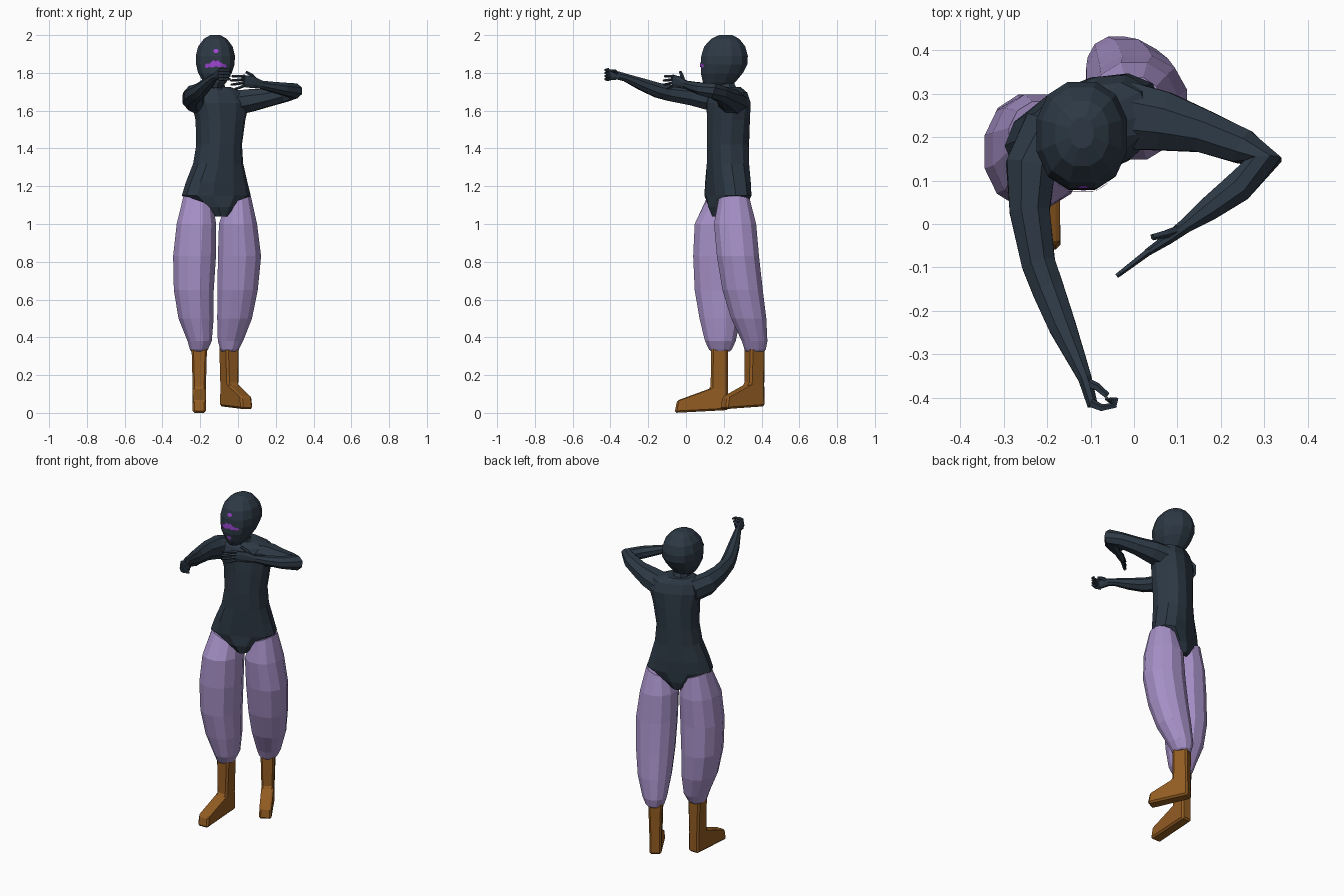
import bpy, bmesh, math
from mathutils import Vector
from mathutils.bvhtree import BVHTree


def material(name, rgb):
    m = bpy.data.materials.new(name)
    lin = [((c / 255 + 0.055) / 1.055) ** 2.4 for c in rgb]
    m.diffuse_color = (*lin, 1)
    return m


SUIT = material("dark slate", (45, 57, 69))
PANTS = material("lilac", (167, 145, 200))
BOOT = material("brown leather", (146, 92, 34))
MARK = material("violet", (155, 68, 208))


def finish(bm, name, mat):
    bmesh.ops.recalc_face_normals(bm, faces=bm.faces)
    me = bpy.data.meshes.new(name)
    bm.to_mesh(me)
    bm.free()
    me.materials.append(mat)
    ob = bpy.data.objects.new(name, me)
    bpy.context.collection.objects.link(ob)
    return ob


def loft(name, rings, n, mat, yaw=None, power=2.0, tilt=0.0):
    """Rings are (x, y, z, a, b). With yaw they stay level, else they follow the path."""
    bm = bmesh.new()
    pts = [Vector(r[:3]) for r in rings]
    loops = []
    for i, r in enumerate(rings):
        if yaw is not None:
            u = Vector((math.cos(yaw), math.sin(yaw), tilt if i == 0 else 0))
            v = Vector((-math.sin(yaw), math.cos(yaw), 0))
        else:
            t = Vector((0, 0, 0))
            if i > 0:
                t += (pts[i] - pts[i - 1]).normalized()
            if i < len(pts) - 1:
                t += (pts[i + 1] - pts[i]).normalized()
            u = t.cross(Vector((0, 0, 1))).normalized()
            v = u.cross(t.normalized())
        loop = []
        for k in range(n):
            ang = 2 * math.pi * (k + 0.5) / n
            c, s = math.cos(ang), math.sin(ang)
            c = math.copysign(abs(c) ** (2 / power), c)
            s = math.copysign(abs(s) ** (2 / power), s)
            loop.append(bm.verts.new(pts[i] + u * (r[3] * c) + v * (r[4] * s)))
        loops.append(loop)
    for p, q in zip(loops, loops[1:]):
        for k in range(n):
            bm.faces.new((p[k], p[(k + 1) % n], q[(k + 1) % n], q[k]))
    bm.faces.new(loops[0])
    bm.faces.new(loops[-1])
    return finish(bm, name, mat)


TWIST = math.radians(23)

# torso with crotch panel, turned a little to the left
loft("torso", [(-.11, .22, 1.04, .04, .085), (-.112, .22, 1.09, .10, .10),
               (-.115, .222, 1.15, .19, .10), (-.113, .222, 1.22, .168, .104),
               (-.105, .222, 1.32, .133, .106), (-.10, .222, 1.42, .12, .108),
               (-.093, .225, 1.55, .132, .108), (-.093, .225, 1.64, .155, .105),
               (-.10, .225, 1.695, .14, .085), (-.115, .222, 1.725, .075, .065)],
     12, SUIT, TWIST, 2.4)
loft("neck", [(-.115, .215, 1.69, .06, .07), (-.12, .2, 1.75, .046, .056),
              (-.12, .2, 1.82, .046, .056)], 8, SUIT, 0.1)

# head
head = loft("head", [(-.122, .155, 1.72, .035, .055), (-.122, .175, 1.75, .062, .088),
                     (-.122, .19, 1.80, .092, .115), (-.12, .202, 1.845, .105, .127),
                     (-.12, .204, 1.89, .107, .127), (-.12, .205, 1.94, .094, .112),
                     (-.12, .208, 1.98, .063, .077), (-.12, .21, 2.0, .028, .036)],
            12, SUIT, 0.0, 2.25)

# face marks: thin plates laid on the front of the head
hb = bmesh.new()
hb.from_mesh(head.data)
tree = BVHTree.FromBMesh(hb)


def face_mark(name, columns):
    bm = bmesh.new()
    prev = None
    for x, lo, hi in columns:
        pair = []
        for z in (lo, hi):
            hit = tree.ray_cast(Vector((x, -1, z)), Vector((0, 1, 0)))[0]
            pair.append(bm.verts.new(hit - Vector((0, .004, 0))))
        if prev:
            bm.faces.new((prev[0], pair[0], pair[1], prev[1]))
        prev = pair
    ob = finish(bm, name, MARK)
    ob.data.update()


band = [(.828, .842), (.826, .85), (.832, .848), (.828, .858), (.83, .868), (.836, .86),
        (.832, .868), (.83, .856), (.834, .85), (.828, .846), (.832, .842)]
face_mark("mouth_mark", [(-.175 + .0115 * i, 1 + lo, 1 + hi) for i, (lo, hi) in enumerate(band)])
for label, zc in (("forehead", 1.915), ("chin", 1.775)):
    face_mark(label + "_mark", [(-.131, zc - .003, zc + .004), (-.121, zc - .011, zc + .012),
                                (-.112, zc - .011, zc + .012), (-.102, zc - .003, zc + .004)])
hb.free()

# baggy trouser legs
loft("right_trouser_leg", [(-.21, .195, 1.125, .08, .09), (-.22, .172, 1.0, .108, .13),
                           (-.23, .166, .83, .117, .132), (-.234, .172, .65, .109, .13),
                           (-.222, .18, .5, .096, .112), (-.203, .182, .38, .066, .084),
                           (-.207, .182, .335, .049, .062), (-.207, .182, .325, .042, .05)],
     12, PANTS, 0.0, 2.2, -.35)
loft("left_trouser_leg", [(0, .255, 1.125, .07, .085), (.0, .26, 1.0, .104, .115),
                          (.008, .275, .83, .118, .115), (-.002, .3, .65, .11, .11),
                          (-.018, .332, .5, .095, .096), (-.04, .363, .38, .069, .07),
                          (-.045, .366, .335, .05, .058), (-.045, .366, .325, .042, .048)],
     12, PANTS, 0.0, 2.2, .35)


# boots: side outline of shaft and foot, given a width at each point
def boot(name, x, y, yaw, toe, lift):
    outline = [(-.046, .015, .034), (-.044, .13, .034), (-.044, .35, .041), (.044, .35, .041),
               (.048, .13, .035), (toe - .012, .065, .034), (toe, 0, .036)]
    f = Vector((math.sin(yaw), -math.cos(yaw), 0))
    side = Vector((math.cos(yaw), math.sin(yaw), 0))
    bm = bmesh.new()
    rows = []
    for sgn in (-1, 1):
        rows.append([bm.verts.new(Vector((x, y, z + lift)) + f * s + side * (w * sgn))
                     for s, z, w in outline])
    for r in rows:
        bm.faces.new((r[1], r[2], r[3], r[4]))
        bm.faces.new((r[0], r[1], r[4], r[5], r[6]))
    for i in range(7):
        j = (i + 1) % 7
        bm.faces.new((rows[0][i], rows[0][j], rows[1][j], rows[1][i]))
    ob = finish(bm, name, BOOT)
    bev = ob.modifiers.new("soft_edges", "BEVEL")
    bev.width = .01
    bev.segments = 1
    bev.limit_method = 'ANGLE'


boot("right_boot", -.205, .178, 0.0, .238, 0)
boot("left_boot", -.047, .364, math.radians(30), .195, .02)

# arms, each one loft from shoulder to palm
loft("right_arm", [(-.19, .22, 1.645, .07, .07), (-.238, .13, 1.665, .062, .068),
                   (-.24, .03, 1.68, .05, .056), (-.22, -.09, 1.695, .042, .046),
                   (-.198, -.15, 1.708, .04, .042), (-.165, -.235, 1.74, .034, .034),
                   (-.128, -.32, 1.775, .022, .022), (-.113, -.355, 1.785, .017, .023),
                   (-.095, -.418, 1.79, .013, .03)], 8, SUIT)
loft("left_arm", [(-.02, .25, 1.64, .085, .07), (.07, .236, 1.655, .073, .064),
                  (.16, .213, 1.67, .053, .052), (.25, .178, 1.69, .044, .046),
                  (.297, .145, 1.705, .046, .044), (.24, .085, 1.715, .038, .036),
                  (.17, .033, 1.728, .029, .028), (.12, -.003, 1.738, .018, .023),
                  (.08, -.033, 1.75, .014, .033), (.03, -.066, 1.757, .009, .034)], 8, SUIT)


def finger(name, path, r=.009):
    loft(name, [(*p, r * (1 - .18 * i), r * (1 - .18 * i)) for i, p in enumerate(path)], 5, SUIT)


# fingers: open left hand, curled right hand
reach = (.062, .07, .066, .045)
for i in range(4):
    z = 1.782 - .016 * i
    end = reach[i]
    finger(f"left_finger_{i + 1}", [(.035, -.062, z), (.03 - end * .5, -.066 - end * .38, z - .004 * i),
                                    (.03 - end, -.066 - end * .76, z - .006 * i)])
    z = 1.815 - .016 * i
    finger(f"right_finger_{i + 1}", [(-.1, -.412, z), (-.075, -.423, z), (-.045, -.418, z),
                                     (-.04 - .008 * i, -.40, z - .003)], .011)
finger("left_thumb", [(.105, -.012, 1.75), (.075, -.022, 1.785), (.042, -.03, 1.805)], .012)
finger("right_thumb", [(-.11, -.365, 1.795), (-.085, -.375, 1.808), (-.062, -.395, 1.812)], .012)
